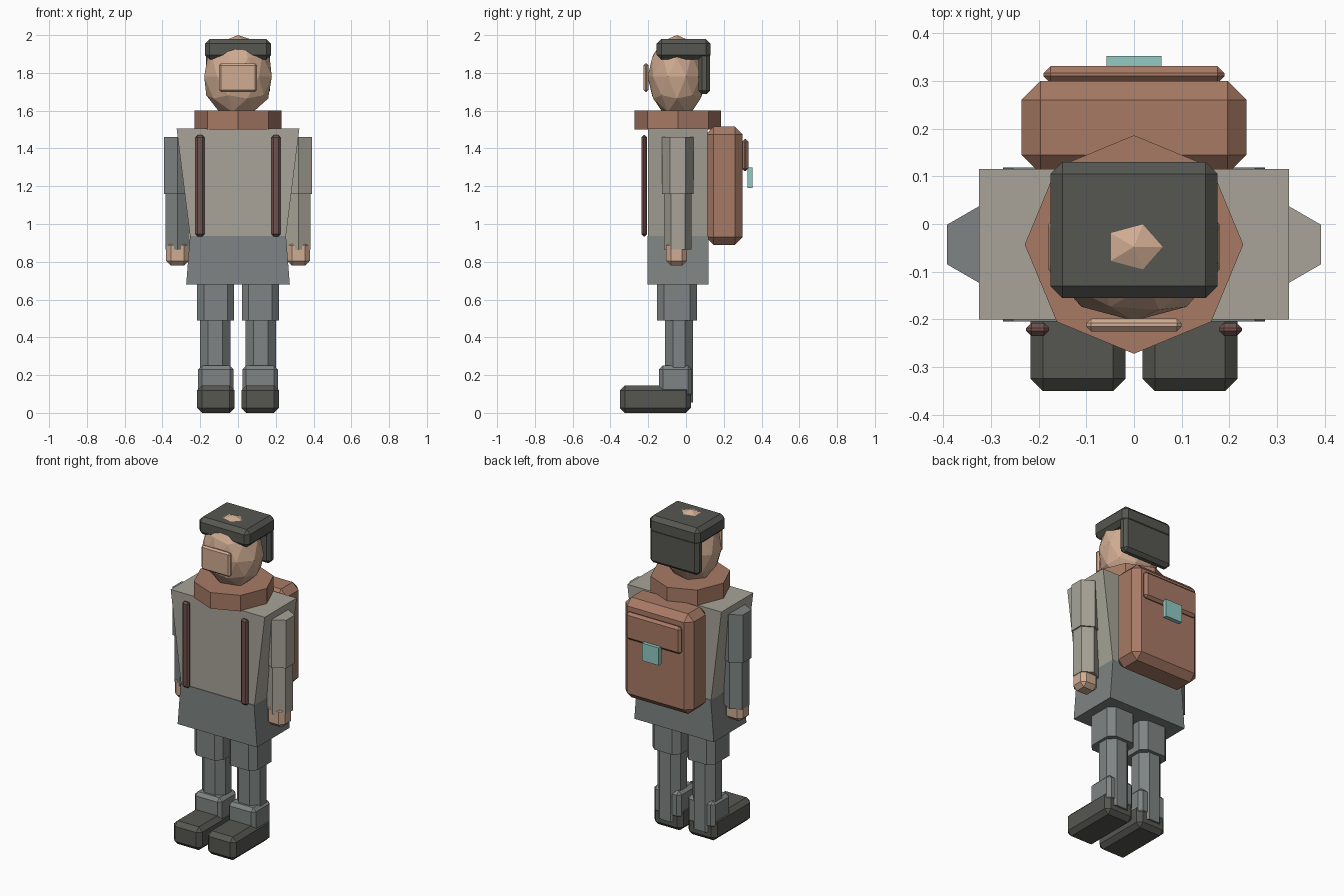
import bpy, bmesh
from mathutils import Matrix

cube = bpy.data.objects.get("Cube")
if cube:
    bpy.data.objects.remove(cube, do_unlink=True)


def linear(v):
    v /= 255
    return v / 12.92 if v <= 0.04045 else ((v + 0.055) / 1.055) ** 2.4


def material(name, *rgb):
    m = bpy.data.materials.new(name)
    m.use_nodes = True
    color = tuple(linear(c) for c in rgb) + (1,)
    m.diffuse_color = color
    m.node_tree.nodes["Principled BSDF"].inputs["Base Color"].default_value = color
    return m


skin = material("skin", 208, 172, 146)
beige = material("beige cloth", 168, 164, 152)
grey = material("grey cloth", 126, 132, 131)
dark = material("dark leather", 86, 87, 81)
brown = material("brown canvas", 168, 122, 101)
strap_brown = material("dark strap", 112, 82, 77)
teal = material("teal clasp", 146, 202, 194)


def finish(name, bm, mat):
    bmesh.ops.recalc_face_normals(bm, faces=bm.faces)
    mesh = bpy.data.meshes.new(name)
    bm.to_mesh(mesh)
    bm.free()
    mesh.materials.append(mat)
    obj = bpy.data.objects.new(name, mesh)
    bpy.context.collection.objects.link(obj)
    return obj


def box(name, mat, xs, ys, zs, bevel=0, upright_only=False, bottom_scale=1):
    """Box given by its bounds, with optional chamfers and taper in x."""
    bm = bmesh.new()
    bmesh.ops.create_cube(bm, size=1)
    for v in bm.verts:
        low = v.co.z < 0
        for i, (a, b) in enumerate((xs, ys, zs)):
            v.co[i] = a if v.co[i] < 0 else b
        if low:
            v.co.x *= bottom_scale
    if bevel:
        edges = [e for e in bm.edges if not upright_only
                 or abs(e.verts[0].co.z - e.verts[1].co.z) > 0.001]
        bmesh.ops.bevel(bm, geom=edges, offset=bevel, segments=1,
                        affect='EDGES', profile=0.5)
    return finish(name, bm, mat)


def prism(name, mat, sides, radius, x, y, z0, z1):
    bm = bmesh.new()
    bmesh.ops.create_cone(bm, cap_ends=True, segments=sides, radius1=radius,
                          radius2=radius, depth=z1 - z0,
                          matrix=Matrix.Translation((x, y, (z0 + z1) / 2)))
    return finish(name, bm, mat)


MID_Y = -0.043

# Head, face plate and cap with neck flap
bm = bmesh.new()
bmesh.ops.create_icosphere(bm, subdivisions=2, radius=1)
bmesh.ops.transform(bm, verts=bm.verts, matrix=Matrix.Translation((0, -0.048, 1.78))
                    @ Matrix.Diagonal((0.188, 0.155, 0.22, 1)))
finish("head", bm, skin)
box("face_plate", skin, (-0.1, 0.1), (-0.225, -0.198), (1.7, 1.85), 0.01)
box("cap", dark, (-0.175, 0.175), (-0.155, 0.13), (1.87, 1.98), 0.025)
box("cap_neck_flap", dark, (-0.17, 0.17), (0.065, 0.128), (1.687, 1.91), 0.02)

# Torso, collar and skirt
prism("collar", brown, 8, 0.229, 0, MID_Y, 1.5, 1.6)
box("torso", beige, (-0.325, 0.325), (-0.2, 0.115), (0.935, 1.505), bottom_scale=0.78)
box("skirt", grey, (-0.254, 0.254), (-0.204, 0.118), (0.68, 0.937), bottom_scale=1.08)

# Backpack
box("backpack", brown, (-0.236, 0.236), (0.105, 0.3), (0.89, 1.515), 0.04)
box("backpack_flap", brown, (-0.19, 0.19), (0.295, 0.331), (1.28, 1.45), 0.015)
box("backpack_clasp", teal, (-0.058, 0.058), (0.325, 0.352), (1.19, 1.3))

# Limbs, shoes and straps on both sides
for side, s, sleeve in (("left", 1, beige), ("right", -1, grey)):
    def span(a, b):
        return tuple(sorted((s * a, s * b)))

    box(side + "_strap", strap_brown, span(0.178, 0.226), (-0.235, -0.207),
        (0.935, 1.47), 0.011)
    prism(side + "_upper_arm", sleeve, 6, 0.083, s * 0.32, MID_Y, 1.16, 1.46)
    prism(side + "_forearm", sleeve, 6, 0.073, s * 0.32, MID_Y, 0.866, 1.165)
    box(side + "_hand", skin, span(0.26, 0.38), (-0.105, 0.005), (0.78, 0.91), 0.025)
    box(side + "_thigh", grey, span(0.02, 0.217), (-0.153, 0.057), (0.49, 0.74),
        0.036, True)
    box(side + "_shin", grey, span(0.04, 0.2), (-0.11, 0.037), (0.055, 0.5),
        0.042, True)
    box(side + "_shoe_cuff", grey, span(0.023, 0.211), (-0.143, 0.03), (0.08, 0.25), 0.02)
    box(side + "_shoe", dark, span(0.018, 0.217), (-0.35, 0.026), (0, 0.145), 0.026)
